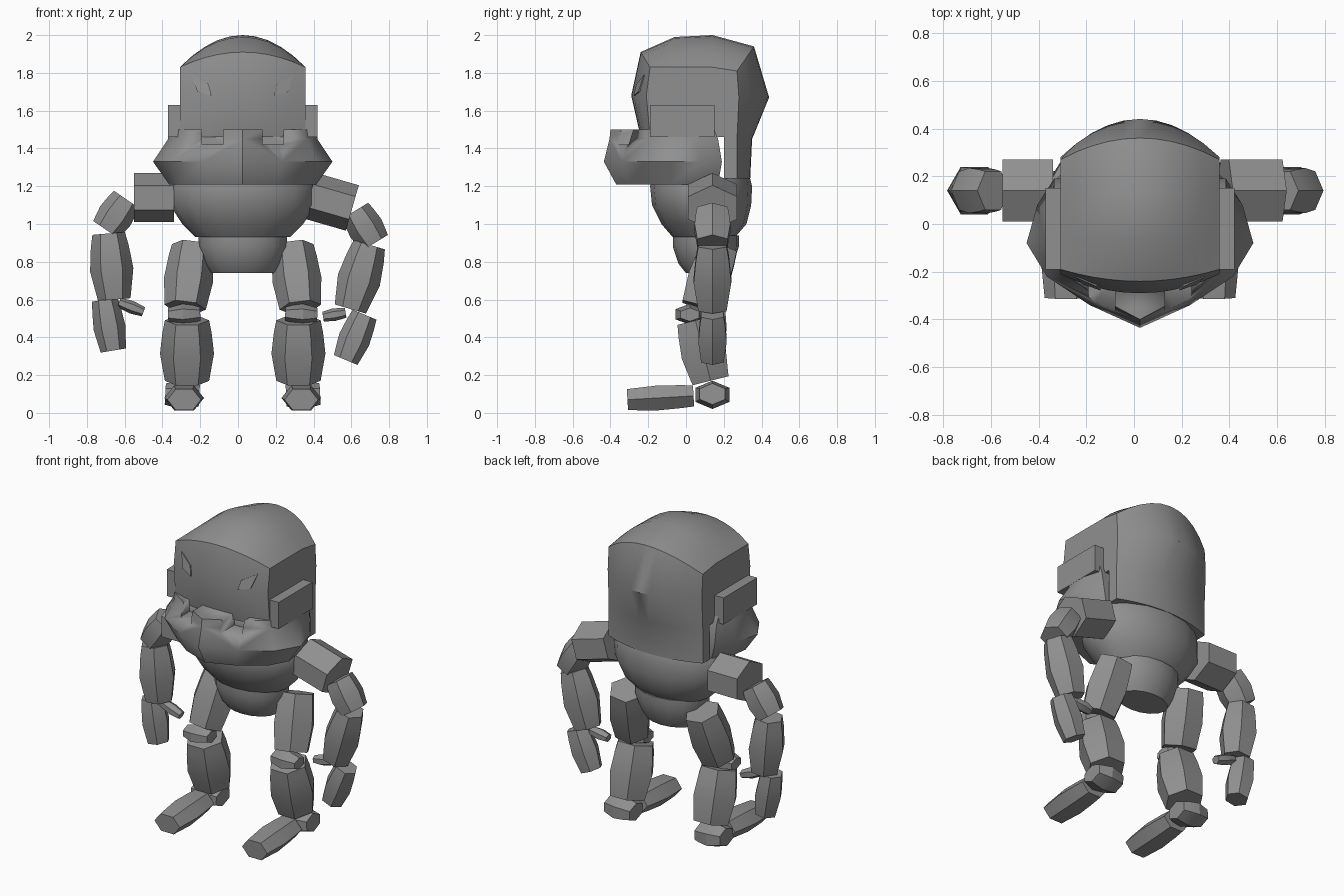
import bpy, bmesh, math
from mathutils import Vector

cube = bpy.data.objects.get("Cube")
if cube:
    bpy.data.objects.remove(cube, do_unlink=True)

CX = 0.025  # body centre line

grey = bpy.data.materials.new("stone_grey")
grey.use_nodes = True
shade = (0.28, 0.28, 0.28, 1)
grey.diffuse_color = shade
grey.node_tree.nodes["Principled BSDF"].inputs["Base Color"].default_value = shade


def loft(name, rings, angle=35):
    """Skin a list of equal-length closed rings and cap both ends."""
    bm = bmesh.new()
    loops = [[bm.verts.new(p) for p in ring] for ring in rings]
    n = len(loops[0])
    for a, b in zip(loops, loops[1:]):
        for i in range(n):
            j = (i + 1) % n
            bm.faces.new((a[i], a[j], b[j], b[i]))
    bm.faces.new(loops[0][::-1])
    bm.faces.new(loops[-1])
    bmesh.ops.recalc_face_normals(bm, faces=bm.faces[:])
    mesh = bpy.data.meshes.new(name)
    bm.to_mesh(mesh)
    bm.free()
    mesh.materials.append(grey)
    obj = bpy.data.objects.new(name, mesh)
    bpy.context.collection.objects.link(obj)
    bpy.ops.object.select_all(action='DESELECT')
    obj.select_set(True)
    bpy.context.view_layer.objects.active = obj
    bpy.ops.object.shade_smooth_by_angle(angle=math.radians(angle))
    return obj


def box(name, lo, hi):
    return loft(name, [[(x, y, z) for x, y in ((lo[0], lo[1]), (hi[0], lo[1]),
                (hi[0], hi[1]), (lo[0], hi[1]))] for z in (lo[2], hi[2])])


def barrel(name, start, end, rx, ry, taper=0.78):
    """Six-sided limb segment, thickest in the middle."""
    a, b = Vector(start), Vector(end)
    axis = (b - a).normalized()
    hint = Vector((1, 0, 0)) if abs(axis.y) > 0.7 else Vector((0, 1, 0))
    v = (hint - axis * hint.dot(axis)).normalized()
    u = axis.cross(v)
    if abs(axis.y) > 0.7:
        u, v = v, u
    rings = []
    for t, s in ((0, taper), (0.2, 0.5 + taper / 2), (0.55, 1), (1, taper)):
        c = a.lerp(b, t)
        rings.append([c + u * rx * s * math.cos(k * math.pi / 3)
                      + v * ry * s * math.sin(k * math.pi / 3) * 1.15 for k in range(6)])
    return loft(name, rings, 25)


def oval_stack(name, rows, sides=16):
    """Stack of ovals: height, half width, front y, back y."""
    rings = []
    for z, rx, y0, y1 in rows:
        rings.append([(CX + rx * math.cos(2 * math.pi * k / sides),
                       (y0 + y1) / 2 + (y1 - y0) / 2 * math.sin(2 * math.pi * k / sides), z)
                      for k in range(sides)])
    return loft(name, rings, 40)


# Head: centre and edge side profiles blended across the width
middle = [(-0.24, 1.46), (-0.29, 1.68), (-0.24, 1.91), (-0.06, 1.99), (0.14, 2.0), (0.36, 1.94),
          (0.44, 1.67), (0.35, 1.45), (0.34, 1.24), (0.2, 1.24), (0.2, 1.46)]
edge = [(-0.19, 1.46), (-0.21, 1.68), (-0.19, 1.83), (-0.06, 1.83), (0.14, 1.83), (0.27, 1.81),
        (0.28, 1.67), (0.27, 1.45), (0.27, 1.24), (0.2, 1.24), (0.2, 1.46)]
head = []
for k in range(-5, 6):
    t = k / 5
    head.append([(CX + 0.333 * t, m[0] + (e[0] - m[0]) * t * t, m[1] + (e[1] - m[1]) * t * t)
                 for m, e in zip(middle, edge)])
loft("head", head, 38)

# Slanted eye plates following the face
for side, label in ((1, "left"), (-1, "right")):
    corners = [(0.27, 1.79), (0.18, 1.74), (0.165, 1.68), (0.24, 1.70)]
    rings = [[(CX + side * x, -0.29 + 0.08 * (x / 0.333) ** 2 + (z - 1.68) * 0.2 + d, z)
              for x, z in corners] for d in (-0.008, 0.001)]
    loft(label + "_eye", rings)

# Lower jaw: pointed outline widest at mid height
jaw_rows = [
    (1.21, [(0, -0.37), (0.18, -0.3), (0.33, -0.19), (0.39, -0.08), (0.37, 0.06), (0.32, 0.17)]),
    (1.33, [(0, -0.435), (0.21, -0.34), (0.39, -0.22), (0.475, -0.08), (0.43, 0.08), (0.36, 0.19)]),
    (1.45, [(0, -0.405), (0.18, -0.32), (0.34, -0.2), (0.395, -0.08), (0.395, 0.05), (0.36, 0.17)]),
    (1.50, [(0, -0.4), (0.17, -0.31), (0.34, -0.19), (0.395, -0.08), (0.395, 0.05), (0.36, 0.15)]),
]
jaw = loft("lower_jaw", [[(CX + x, y, z) for x, y in half]
                         + [(CX - x, y, z) for x, y in half[:0:-1]]
                         for z, half in jaw_rows], 38)

# Gaps cut in the jaw rim, and raised cheek guards
for side, label in ((1, "left"), (-1, "right")):
    x = CX + side * 0.16
    cutter = box(label + "_gap_cutter", (x - 0.055, -0.5, 1.42), (x + 0.055, -0.22, 1.6))
    cutter.hide_render = True
    cutter.hide_viewport = True
    cut = jaw.modifiers.new(label + "_gap", 'BOOLEAN')
    cut.operation = 'DIFFERENCE'
    cut.solver = 'EXACT'
    cut.object = cutter
    a, b = sorted((CX + side * 0.325, CX + side * 0.396))
    box(label + "_cheek_guard", (a, -0.19, 1.46), (b, 0.15, 1.63))
bpy.context.view_layer.update()
baked = bpy.data.meshes.new_from_object(jaw.evaluated_get(bpy.context.evaluated_depsgraph_get()))
jaw.modifiers.clear()
jaw.data = baked
for label in ("left", "right"):
    bpy.data.objects.remove(bpy.data.objects[label + "_gap_cutter"], do_unlink=True)

# Torso and pelvis
oval_stack("torso", [(0.93, 0.25, -0.07, 0.26), (1.0, 0.32, -0.13, 0.32),
                     (1.1, 0.385, -0.18, 0.345), (1.2, 0.385, -0.19, 0.35), (1.24, 0.37, -0.18, 0.34)])
oval_stack("pelvis", [(0.74, 0.165, 0.0, 0.22), (0.79, 0.2, -0.04, 0.25),
                      (0.88, 0.235, -0.07, 0.28), (0.94, 0.235, -0.07, 0.28)])

# Arms: segment name, start and end (x, z), radii; the two arms hang differently
arms = {
    "right": [("shoulder", (-0.34, 1.14), (-0.55, 1.14), 0.13, 0.13, 1),
              ("elbow", (-0.59, 1.13), (-0.70, 0.97), 0.095, 0.095, 0.85),
              ("forearm", (-0.685, 0.95), (-0.655, 0.6), 0.115, 0.1, 0.75),
              ("hand", (-0.705, 0.6), (-0.66, 0.33), 0.085, 0.075, 0.8),
              ("thumb", (-0.63, 0.585), (-0.5, 0.535), 0.034, 0.034, 0.75)],
    "left": [("shoulder", (0.38, 1.15), (0.605, 1.085), 0.125, 0.13, 1),
             ("elbow", (0.62, 1.07), (0.725, 0.9), 0.095, 0.095, 0.85),
             ("forearm", (0.695, 0.89), (0.595, 0.55), 0.115, 0.1, 0.75),
             ("hand", (0.67, 0.52), (0.57, 0.28), 0.085, 0.075, 0.8),
             ("thumb", (0.57, 0.53), (0.45, 0.51), 0.034, 0.034, 0.75)],
}
for side, parts in arms.items():
    for part, p, q, rx, ry, taper in parts:
        barrel(f"{side}_{part}", (p[0], 0.14, p[1]), (q[0], 0.14, q[1]), rx, ry, taper)

# Legs: thigh, knee, shin, ankle and forward-pointing foot
for side, label in ((1, "left"), (-1, "right")):
    def at(x, y, z):
        return (CX + side * x, y, z)
    barrel(label + "_thigh", at(0.265, 0.18, 0.88), at(0.305, 0.07, 0.56), 0.13, 0.11, 0.85)
    barrel(label + "_knee", at(0.225, 0.02, 0.525), at(0.395, 0.02, 0.52), 0.055, 0.075, 0.65)
    barrel(label + "_shin", at(0.295, 0.05, 0.49), at(0.295, 0.13, 0.17), 0.143, 0.12, 0.82)
    barrel(label + "_ankle", at(0.23, 0.14, 0.09), at(0.41, 0.14, 0.1), 0.075, 0.09, 0.75)
    barrel(label + "_foot", at(0.31, 0.04, 0.09), at(0.31, -0.31, 0.07), 0.105, 0.066, 0.85)
